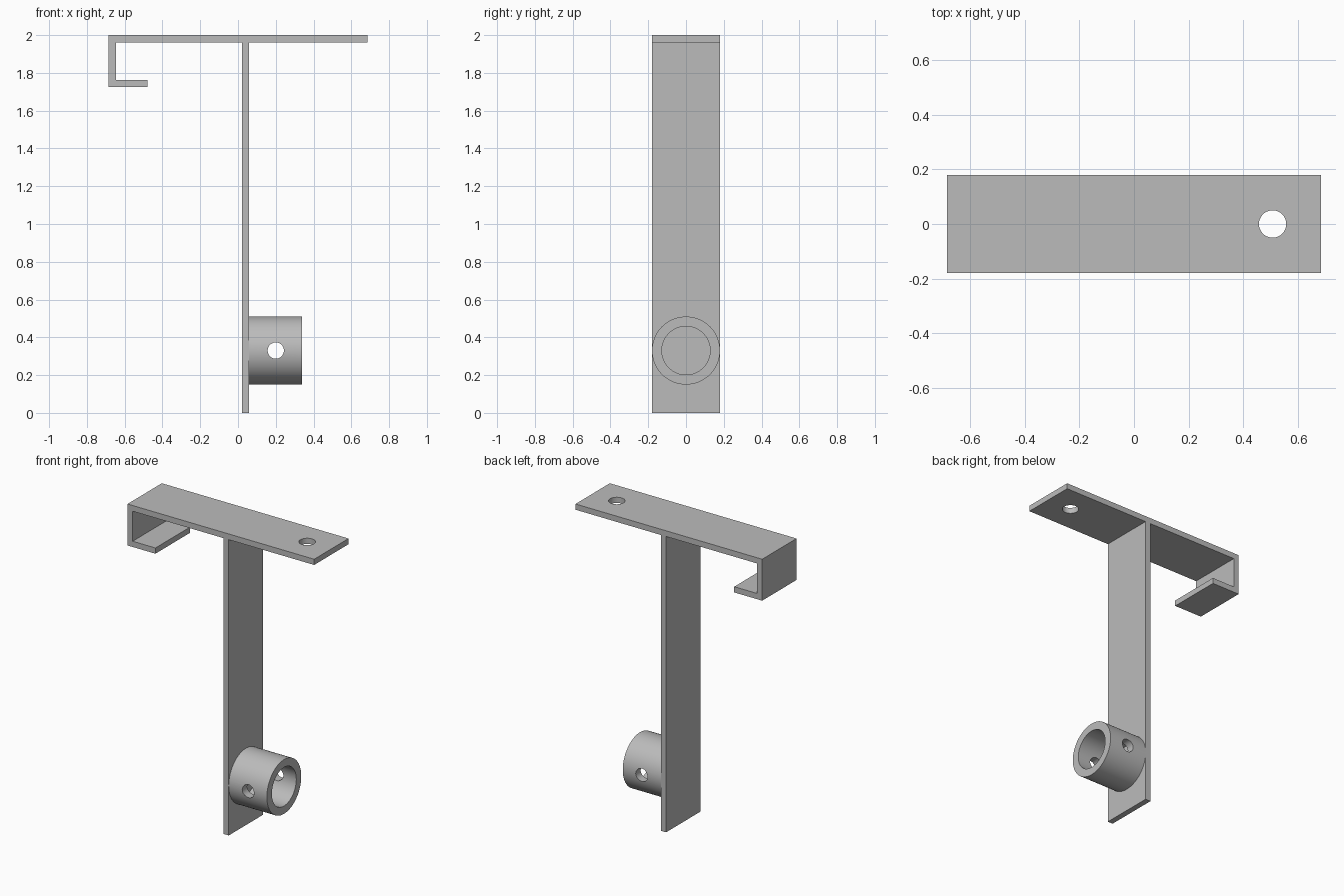
import bpy, bmesh, math
from mathutils import Matrix

cube = bpy.data.objects.get("Cube")
if cube:
    bpy.data.objects.remove(cube, do_unlink=True)

grey = bpy.data.materials.new("plain grey metal")
grey.use_nodes = True
colour = (0.5, 0.5, 0.5, 1)
grey.diffuse_color = colour
grey.node_tree.nodes["Principled BSDF"].inputs["Base Color"].default_value = colour

HALF_WIDTH = 0.18
T = 0.038            # sheet thickness
LEFT, RIGHT, TOP = -0.685, 0.685, 2.0
POST_X = 0.02
HOOK_Z = 1.725
TUBE_Z = 0.33


def finish(name, bm):
    bmesh.ops.recalc_face_normals(bm, faces=bm.faces)
    mesh = bpy.data.meshes.new(name)
    bm.to_mesh(mesh)
    bm.free()
    mesh.materials.append(grey)
    obj = bpy.data.objects.new(name, mesh)
    bpy.context.collection.objects.link(obj)
    return obj


def cylinder(name, radius, length, centre, axis, segments=64):
    turn = {"X": Matrix.Rotation(math.pi / 2, 4, "Y"),
            "Y": Matrix.Rotation(math.pi / 2, 4, "X"),
            "Z": Matrix.Identity(4)}[axis]
    bm = bmesh.new()
    bmesh.ops.create_cone(bm, cap_ends=True, segments=segments, radius1=radius,
                          radius2=radius, depth=length,
                          matrix=Matrix.Translation(centre) @ turn)
    return finish(name, bm)


def cut(obj, cutter):
    mod = obj.modifiers.new("hole", "BOOLEAN")
    mod.operation = "DIFFERENCE"
    mod.solver = "EXACT"
    mod.object = cutter
    bpy.context.view_layer.objects.active = obj
    bpy.ops.object.modifier_apply(modifier=mod.name)
    bpy.data.objects.remove(cutter, do_unlink=True)


def smooth(obj):
    bpy.ops.object.select_all(action="DESELECT")
    obj.select_set(True)
    bpy.context.view_layer.objects.active = obj
    bpy.ops.object.shade_smooth_by_angle(angle=math.radians(30))


# Bracket: one sheet profile with top arm, post and hook, extruded in depth
under = TOP - T
profile = [
    (LEFT, TOP), (LEFT, HOOK_Z), (-0.48, HOOK_Z), (-0.48, HOOK_Z + T),
    (LEFT + T, HOOK_Z + T), (LEFT + T, under), (POST_X, under), (POST_X, 0),
    (POST_X + T, 0), (POST_X + T, under), (RIGHT, under), (RIGHT, TOP),
]
bm = bmesh.new()
face = bm.faces.new([bm.verts.new((x, -HALF_WIDTH, z)) for x, z in profile])
side = bmesh.ops.extrude_face_region(bm, geom=[face])
bmesh.ops.translate(bm, vec=(0, 2 * HALF_WIDTH, 0),
                    verts=[v for v in side["geom"] if isinstance(v, bmesh.types.BMVert)])
bracket = finish("bracket", bm)

# Screw hole in the top arm
cut(bracket, cylinder("screw_hole_cutter", 0.05, 0.2, (0.508, 0, TOP - T / 2), "Z"))
smooth(bracket)

# Socket tube on the post, bored through and drilled crosswise
start, end = POST_X + T - 0.002, 0.338
middle = (start + end) / 2
socket = cylinder("socket_tube", HALF_WIDTH, end - start, (middle, 0, TUBE_Z), "X", 96)
cut(socket, cylinder("bore_cutter", 0.128, 0.6, (middle, 0, TUBE_Z), "X", 96))
cut(socket, cylinder("pin_hole_cutter", 0.043, 0.6, (0.2, 0, TUBE_Z), "Y", 48))
smooth(socket)
